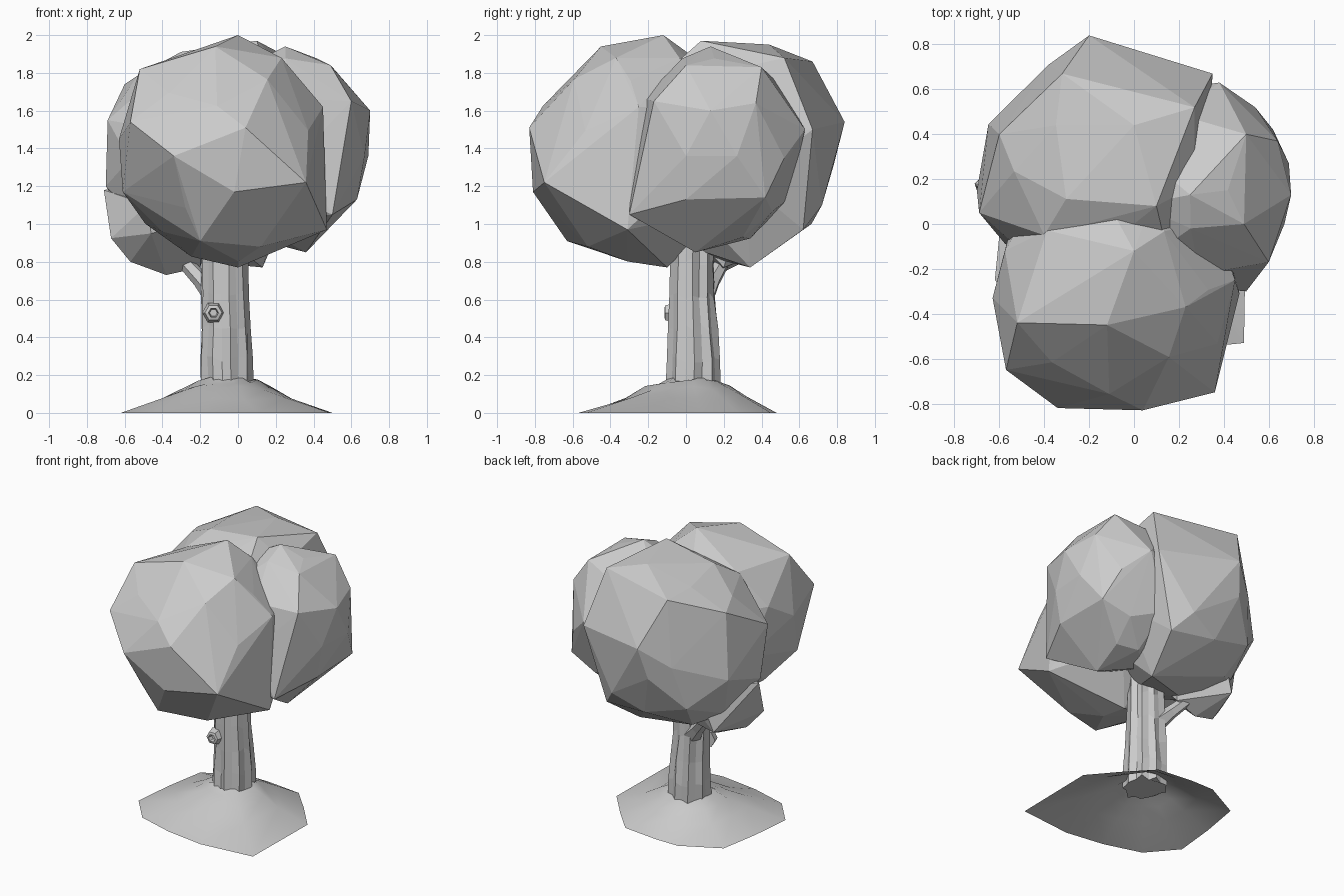
import bpy, bmesh, math, random
from mathutils import Vector, Euler

if "Cube" in bpy.data.objects:
    bpy.data.objects.remove(bpy.data.objects["Cube"])

random.seed(4)


def finish(name, bm, smooth=False):
    bmesh.ops.recalc_face_normals(bm, faces=bm.faces[:])
    me = bpy.data.meshes.new(name)
    bm.to_mesh(me)
    bm.free()
    for p in me.polygons:
        p.use_smooth = smooth
    ob = bpy.data.objects.new(name, me)
    bpy.context.collection.objects.link(ob)
    return ob


def foliage(name, center, radii, rot, corners=(), detail=2):
    """Faceted clump: icosphere whose nearest vertices are pulled to key corners."""
    bm = bmesh.new()
    bmesh.ops.create_icosphere(bm, subdivisions=detail, radius=1)
    turn = Euler(rot).to_matrix()
    for v in bm.verts:
        d = turn @ v.co
        v.co = Vector([c + r * k for c, r, k in zip(center, radii, d)])
    free = list(bm.verts)
    for c in map(Vector, corners):
        near = min(free, key=lambda v: (v.co - c).length)
        near.co = c
        free.remove(near)
    # rebuild as a clean convex skin
    bmesh.ops.delete(bm, geom=bm.edges[:], context='EDGES_FACES')
    bmesh.ops.convex_hull(bm, input=bm.verts[:])
    loose = [v for v in bm.verts if not v.link_faces]
    bmesh.ops.delete(bm, geom=loose, context='VERTS')
    return finish(name, bm)


def skin(bm, rings, close=True):
    """Bridge consecutive rings of points with quads."""
    vr = [[bm.verts.new(p) for p in r] for r in rings]
    n = len(vr[0])
    for a, b in zip(vr, vr[1:]):
        for i in range(n):
            j = (i + 1) % n
            bm.faces.new((a[i], a[j], b[j], b[i]))
    if close:
        bm.faces.new(vr[0][::-1])
        bm.faces.new(vr[-1])


# Foliage clumps
foliage("foliage_front", (-.08, -.24, 1.38), (.54, .57, .59), (.2, .3, .1), [
    (0, -.12, 2), (-.34, -.82, 1.36), (.04, -.83, 1.51), (-.02, -.81, 1.17),
    (.36, -.75, 1.22), (.12, -.52, .88), (-.12, -.45, 1.94), (-.52, -.44, 1.82),
    (.23, -.37, 1.88), (-.57, -.65, 1.54), (-.63, -.33, 1.45), (-.61, -.4, 1.17),
    (.47, -.31, .97), (.45, -.25, 1.62), (0, -.1, .77), (-.4, -.35, .96),
    (-.2, -.63, .91)])
foliage("foliage_back", (-.17, .25, 1.37), (.52, .54, .58), (.5, .1, .4), [
    (-.2, .84, 1.54), (.35, .67, 1.5), (-.32, .67, 1.86), (0, .44, 1.95),
    (.27, .52, 1.88), (-.69, .05, 1.55), (-.7, .15, 1.2), (-.4, -.05, 1.8),
    (.09, .72, 1.1), (-.38, .71, 1.4), (-.38, .47, .9), (.13, .34, .77),
    (.1, .08, 1.97), (.2, .62, .97), (.27, .17, 1.8), (.14, -.09, 1.82),
    (-.6, .4, 1.74)])
foliage("foliage_right", (.25, .16, 1.4), (.42, .45, .52), (.1, .4, .2), [
    (.7, .13, 1.6), (.6, -.17, 1.65), (.25, .13, 1.94), (.5, .4, 1.83),
    (.49, 0, 1.84), (.69, .27, 1.36), (.67, 0, 1.36), (.63, 0, 1.13),
    (.62, .42, 1.14), (.5, -.3, 1.05), (.36, .05, .85), (.64, .37, 1.64),
    (.38, .63, 1.5), (.54, .52, 1.35), (.4, .3, .93)])
foliage("foliage_low_left", (-.4, .18, .99), (.3, .32, .27), (.3, .2, .5), [
    (-.71, .18, 1.18), (-.57, .12, .8), (-.38, .17, .73), (-.2, .2, .77),
    (-.46, -.08, .95), (-.5, .4, .85)], 1)

# Trunk with fluted bark
SIDES = 18
flute = [(.92 if i % 2 else 1.04) + random.uniform(-.05, .05) for i in range(SIDES)]
trunk_rings = []
for z, cx, cy, rx, ry in [(.13, -.06, .04, .135, .145), (.28, -.065, .045, .137, .14),
                          (.45, -.065, .04, .132, .13), (.62, -.07, .035, .122, .12),
                          (.8, -.07, .035, .118, .115), (1.0, -.07, .04, .12, .115)]:
    ring = []
    for i, f in enumerate(flute):
        a = 2 * math.pi * i / SIDES
        g = f + random.uniform(-.05, .05)
        ring.append((cx + rx * g * math.cos(a), cy + ry * g * math.sin(a),
                     z + random.uniform(-.02, .02)))
    trunk_rings.append(ring)
bm = bmesh.new()
skin(bm, trunk_rings)
finish("trunk", bm)

# Branch reaching to the low clump
start, end = Vector((-.1, .08, .6)), Vector((-.34, .23, .86))
q = (end - start).to_track_quat('Z', 'Y')
bm = bmesh.new()
skin(bm, [[start.lerp(end, t) + q @ Vector((r * math.cos(i * math.pi / 3),
          r * math.sin(i * math.pi / 3), 0)) for i in range(6)]
          for t, r in [(0, .07), (.4, .045), (1, .035)]])
finish("branch", bm)

# Knot: hexagonal collar with a sunken centre
bm = bmesh.new()
skin(bm, [[(-.13 + r * math.cos(i * math.pi / 3), y, .53 + r * math.sin(i * math.pi / 3))
           for i in range(6)]
          for r, y in [(.06, -.06), (.045, -.11), (.027, -.115), (.02, -.085)]])
finish("trunk_knot", bm)

# Ground mound, an open shell with an irregular rim
rim = [(.49, -.53), (.5, .08), (.33, .28), (.17, .45), (-.1, .48), (-.27, .48),
       (-.54, .34), (-.59, .05), (-.62, -.25), (-.45, -.45), (-.18, -.53), (.1, -.57)]
core = Vector((-.06, .02))
rings = []
for s, z, mix in [(1, 0, 0), (.62, .08, .3), (.42, .13, .5), (.3, .165, .8), (.2, .18, 1)]:
    ring = []
    for p in rim:
        d = Vector(p) - core
        d = d.lerp(d.normalized() * .55, mix) * s
        k = random.uniform(-.015, .015) if z else 0
        ring.append((core.x + d.x, core.y + d.y, z + k))
    rings.append(ring)
bm = bmesh.new()
skin(bm, rings, close=False)
finish("ground_mound", bm, smooth=True)
